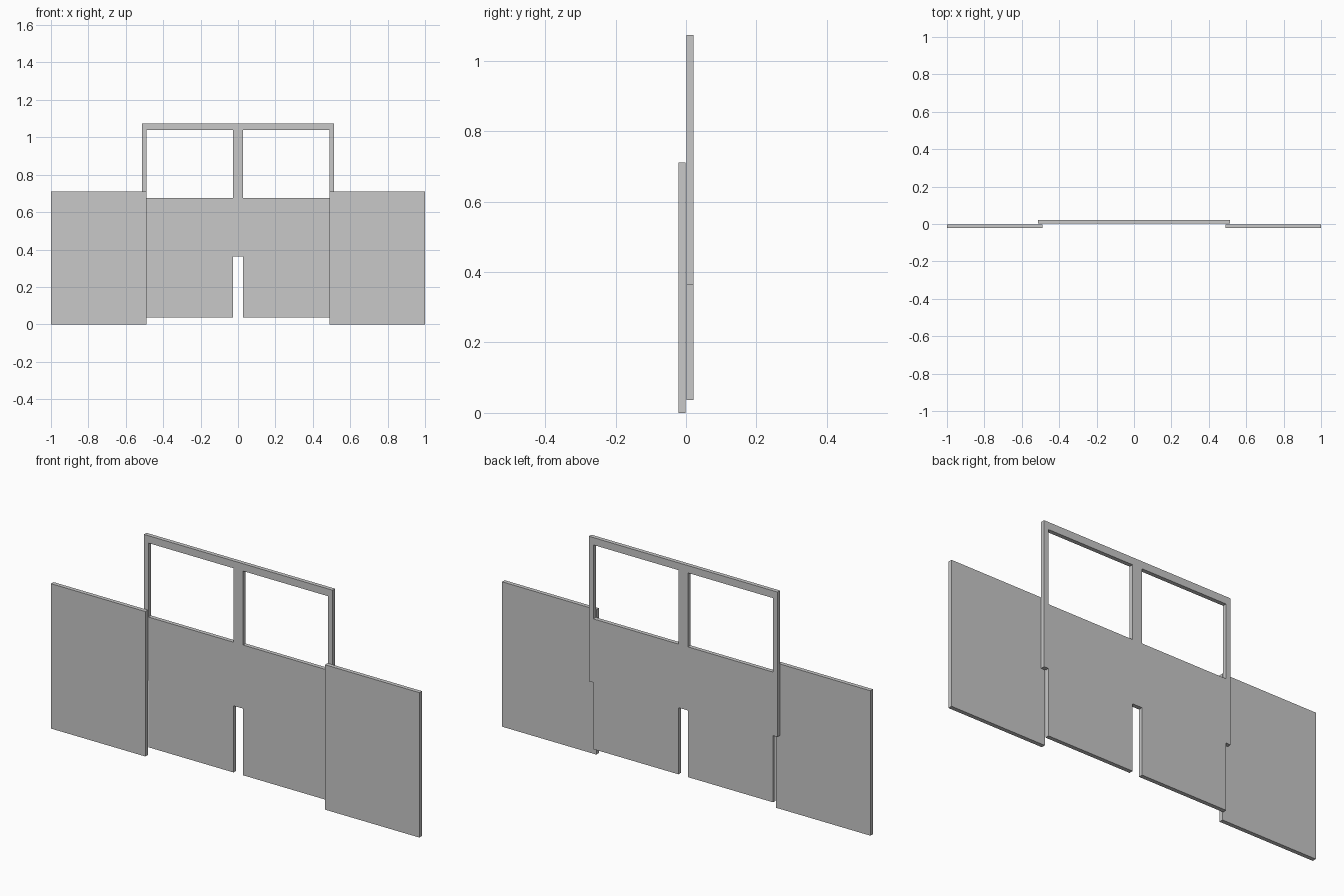
import bpy

cube = bpy.data.objects.get("Cube")
if cube:
    bpy.data.objects.remove(cube, do_unlink=True)

grey = bpy.data.materials.new("light_grey")
grey.use_nodes = True
colour = (0.58, 0.58, 0.58, 1)
grey.diffuse_color = colour
grey.node_tree.nodes["Principled BSDF"].inputs["Base Color"].default_value = colour

OUTER = (-0.022, -0.002)  # depth of the fixed side panels
INNER = (0.002, 0.022)    # depth of the sliding sashes
STILE = 0.024             # width of upright frame members
RAIL = 0.036              # height of horizontal frame members
MULLION = 0.026           # half width of the central upright


def plate(name, x, depth, z):
    """Box spanning the given x, y and z ranges."""
    spans = (x, depth, z)
    bpy.ops.mesh.primitive_cube_add(size=1, location=[(a + b) / 2 for a, b in spans])
    ob = bpy.context.object
    ob.name = name
    ob.scale = [b - a for a, b in spans]
    bpy.ops.object.transform_apply(location=False, rotation=False, scale=True)
    ob.data.materials.append(grey)


def frame(name, x, depth, z):
    """Four members around an opening; returns the opening's ranges."""
    (x0, x1), (z0, z1) = x, z
    inner_x = (x0 + STILE, x1 - STILE)
    inner_z = (z0 + RAIL, z1 - RAIL)
    plate(name + "_right_stile", (x0, inner_x[0]), depth, z)
    plate(name + "_left_stile", (inner_x[1], x1), depth, z)
    plate(name + "_bottom_rail", inner_x, depth, (z0, inner_z[0]))
    plate(name + "_top_rail", inner_x, depth, (inner_z[1], z1))
    return inner_x, inner_z


# Side panels: framed, with a flush infill
for side, x in (("right", (-1, -0.488)), ("left", (0.488, 1))):
    inner_x, inner_z = frame(side + "_side_frame", x, OUTER, (0, 0.711))
    plate(side + "_side_infill", inner_x, OUTER, inner_z)

# Raised middle frame with a central mullion
inner_x, inner_z = frame("middle_frame", (-0.512, 0.512), INNER, (0.363, 1.074))
plate("middle_mullion", (-MULLION, MULLION), INNER, inner_z)

# Lower panels: fill the bottom of each opening and hang below the frame
SILL = 0.675
for side, x in (("right", (inner_x[0], -MULLION)), ("left", (MULLION, inner_x[1]))):
    plate(side + "_upper_infill", x, INNER, (inner_z[0], SILL))
    plate(side + "_lower_infill", x, INNER, (0.036, 0.363))
